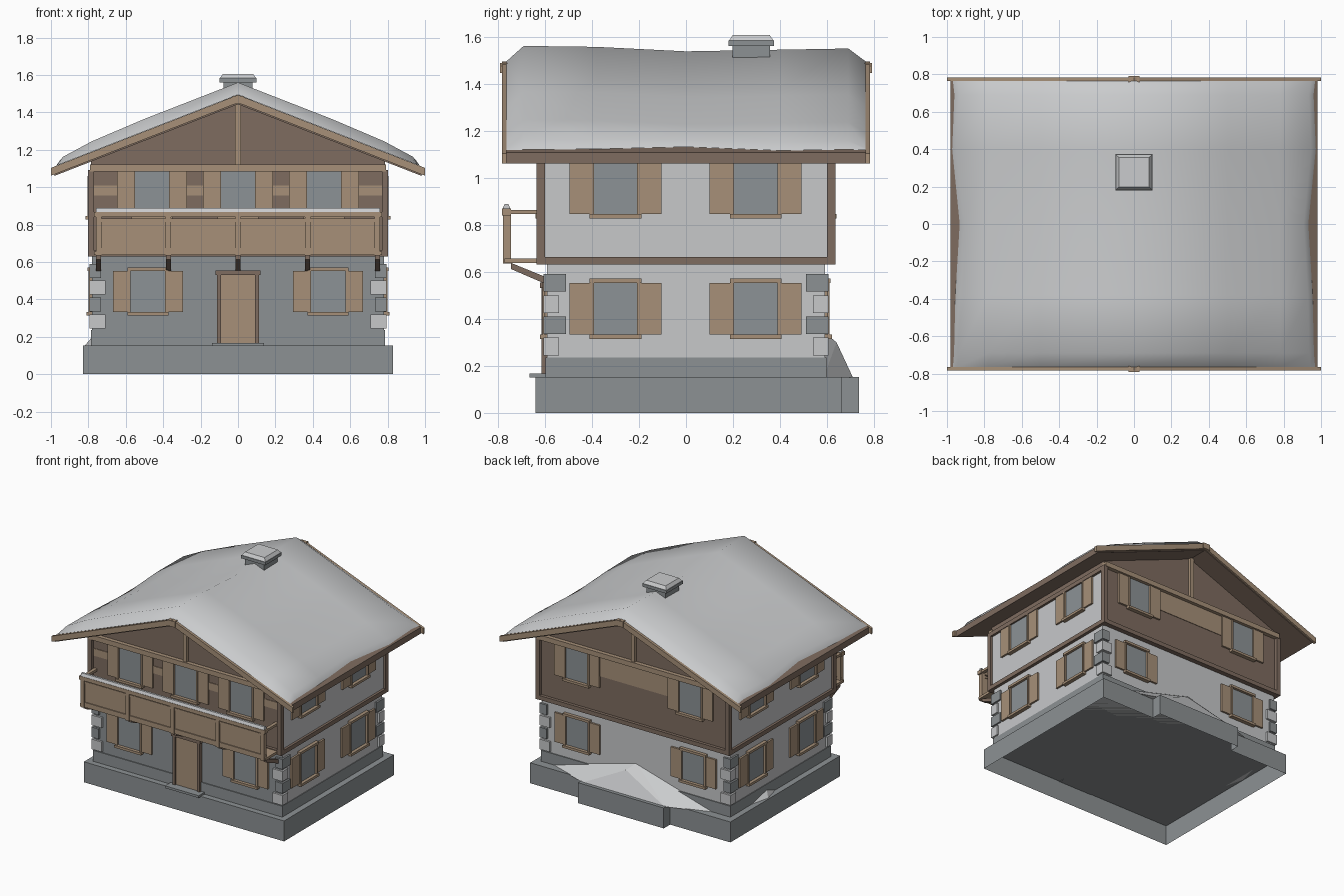
import bpy, bmesh
from mathutils import Vector

if "Cube" in bpy.data.objects:
    bpy.data.objects.remove(bpy.data.objects["Cube"])


def material(name, rgb):
    m = bpy.data.materials.new(name)
    m.use_nodes = True
    m.diffuse_color = (*rgb, 1)
    m.node_tree.nodes["Principled BSDF"].inputs["Base Color"].default_value = (*rgb, 1)
    return m


SNOW = material("snow", (0.59, 0.6, 0.61))
PLASTER = material("plaster", (0.57, 0.58, 0.59))
STONE = material("grey stone", (0.265, 0.285, 0.295))
GLASS = material("window glass", (0.265, 0.29, 0.305))
WOOD = material("light wood", (0.385, 0.28, 0.19))
DARK = material("dark wood", (0.21, 0.15, 0.115))


def finish(name, bm, mat):
    bmesh.ops.recalc_face_normals(bm, faces=bm.faces)
    mesh = bpy.data.meshes.new(name)
    bm.to_mesh(mesh)
    bm.free()
    mesh.materials.append(mat)
    ob = bpy.data.objects.new(name, mesh)
    bpy.context.collection.objects.link(ob)
    return ob


def box(name, mat, x0, x1, y0, y1, z0, z1):
    bm = bmesh.new()
    bmesh.ops.create_cube(bm, size=1)
    lo, hi = Vector((x0, y0, z0)), Vector((x1, y1, z1))
    for v in bm.verts:
        v.co = Vector((lo[i] + hi[i]) / 2 + v.co[i] * (hi[i] - lo[i]) for i in range(3))
    return finish(name, bm, mat)


def extrude(name, mat, points, offset, closed=True):
    bm = bmesh.new()
    a = [bm.verts.new(p) for p in points]
    b = [bm.verts.new(Vector(p) + Vector(offset)) for p in points]
    bm.faces.new(a)
    if closed:
        bm.faces.new(b)
    for i in range(len(a)):
        bm.faces.new((a[i - 1], a[i], b[i], b[i - 1]))
    return finish(name, bm, mat)


def gable_prism(name, mat, profile, y0, y1):
    return extrude(name, mat, [(x, y0, z) for x, z in profile], (0, y1 - y0, 0))


def paint_sides(ob, mat, test):
    ob.data.materials.append(mat)
    for p in ob.data.polygons:
        if test(p.normal):
            p.material_index = 1


def plate(name, mat, side, plane, u0, u1, z0, z1, depth):
    """Thin box on a wall; side is front, back, left or right."""
    s = -1 if side in ("front", "right") else 1
    a, b = sorted((s * (plane - 0.01), s * (plane + depth)))
    if side in ("front", "back"):
        return box(name, mat, u0, u1, a, b, z0, z1)
    return box(name, mat, a, b, u0, u1, z0, z1)


def window(side, floor, plane, u, z0, z1, lintel):
    n = f"{side}_{floor}"
    reach = 0.187 if side in ("front", "back") else 0.196
    plate(n + "_window_glass", GLASS, side, plane, u - 0.095, u + 0.095, z0, z1, 0.006)
    plate(n + "_window_sill", WOOD, side, plane, u - 0.11, u + 0.11, z0 - 0.018, z0, 0.03)
    if lintel:
        plate(n + "_window_lintel", WOOD, side, plane, u - 0.11, u + 0.11, z1, z1 + 0.018, 0.025)
    for s in (-1, 1):
        a, b = sorted((u + s * 0.092, u + s * 0.105))
        plate(n + "_window_jamb", WOOD, side, plane, a, b, z0, z1, 0.02)
        a, b = sorted((u + s * 0.105, u + s * reach))
        plate(n + "_shutter", WOOD, side, plane, a, b, z0, z1, 0.014)


# Stone plinth with a step at the back, an open shell underneath
plan = [(-0.83, -0.64), (0.83, -0.64), (0.83, 0.66), (0.38, 0.66),
        (0.38, 0.735), (-0.33, 0.735), (-0.33, 0.66), (-0.83, 0.66)]
extrude("plinth", STONE, [(x, y, 0.153) for x, y in plan], (0, 0, -0.153), closed=False)

# Ground floor with a grey front, and its base course
ground = box("ground_floor", PLASTER, -0.78, 0.78, -0.59, 0.59, 0.15, 0.64)
paint_sides(ground, STONE, lambda n: n.y < -0.9)
box("base_course", STONE, -0.785, 0.785, -0.597, 0.597, 0.15, 0.235)

# Corner stones, alternating in length and tone
for sx in (-1, 1):
    for sy in (-1, 1):
        for i in range(4):
            z = 0.245 + i * 0.09
            lx, ly = (0.06, 0.095) if i % 2 else (0.085, 0.065)
            x = sorted((sx * 0.793, sx * (0.793 - lx)))
            y = sorted((sy * 0.605, sy * (0.605 - ly)))
            box("corner_stone", STONE if i % 2 else PLASTER, *x, *y, z, z + 0.075)

# Upper floor: timber ends, plaster sides
upper = box("upper_floor", DARK, -0.785, 0.785, -0.61, 0.61, 0.635, 1.085)
paint_sides(upper, PLASTER, lambda n: abs(n.x) > 0.9)
for s in (-1, 1):
    for name, z in (("lower", 0.63), ("upper", 1.06)):
        a, b = sorted((s * 0.77, s * 0.803))
        box(name + "_side_beam", DARK, a, b, -0.635, 0.635, z, z + 0.032)
    for t in (-1, 1):
        x, y = sorted((s * 0.77, s * 0.803)), sorted((t * 0.6, t * 0.635))
        box("corner_post", DARK, *x, *y, 0.63, 1.09)
    y = sorted((s * 0.6, s * 0.633))
    box("end_floor_beam", DARK, -0.8, 0.8, *y, 0.63, 0.662)
    y = sorted((s * 0.6, s * 0.64))
    box("gable_beam", WOOD, -0.79, 0.79, *y, 1.083, 1.12)
    y = sorted((s * 0.6, s * 0.63))
    box("gable_king_post", WOOD, -0.016, 0.016, *y, 1.12, 1.45)
gable_prism("gable_wall", DARK,
            [(-0.785, 1.08), (0.785, 1.08), (0.785, 1.15), (0, 1.456), (-0.785, 1.15)], -0.61, 0.61)

# Windows and shutters
for side in ("left", "right"):
    for u in (-0.3, 0.296):
        window(side, "ground", 0.78, u, 0.333, 0.553, True)
        window(side, "upper", 0.785, u, 0.845, 1.06, False)
for side in ("front", "back"):
    for u in (-0.482, 0.482):
        window(side, "ground", 0.59, u, 0.333, 0.553, True)
    for u in ((-0.46, 0, 0.46) if side == "front" else (-0.47, 0.47)):
        window(side, "upper", 0.61, u, 0.845, 1.083, False)
plate("front_wood_band", WOOD, "front", 0.61, -0.77, 0.77, 0.955, 1.01, 0.004)
plate("back_wood_band", WOOD, "back", 0.61, -0.3, 0.3, 0.93, 1.083, 0.004)

# Door
box("door", WOOD, -0.09, 0.09, -0.605, -0.58, 0.16, 0.53)
for s in (-1, 1):
    a, b = sorted((s * 0.09, s * 0.113))
    box("door_jamb", DARK, a, b, -0.615, -0.58, 0.16, 0.535)
box("door_lintel", DARK, -0.12, 0.12, -0.62, -0.58, 0.53, 0.555)
box("door_step", STONE, -0.14, 0.14, -0.665, -0.58, 0.15, 0.167)

# Balcony
box("balcony_floor", WOOD, -0.77, 0.77, -0.772, -0.6, 0.638, 0.657)
box("balcony_panel", WOOD, -0.75, 0.75, -0.765, -0.75, 0.657, 0.825)
box("balcony_panel_rail", WOOD, -0.75, 0.75, -0.772, -0.745, 0.815, 0.832)
box("balcony_handrail", WOOD, -0.77, 0.77, -0.782, -0.744, 0.84, 0.868)
box("balcony_foot_rail", WOOD, -0.76, 0.76, -0.772, -0.745, 0.657, 0.675)
rail_snow = [(-0.78, 0.867), (-0.771, 0.888), (-0.755, 0.888), (-0.746, 0.867)]
extrude("balcony_snow", SNOW, [(-0.76, y, z) for y, z in rail_snow], (1.52, 0, 0))
strut = [(-0.745, 0.638), (-0.59, 0.575), (-0.59, 0.545), (-0.745, 0.612)]
for x in (-0.745, -0.3725, 0, 0.3725, 0.745):
    box("balcony_post", WOOD, x - 0.014, x + 0.014, -0.778, -0.744, 0.635, 0.845)
    extrude("balcony_bracket", DARK, [(x - 0.013, y, z) for y, z in strut], (0.026, 0, 0))
for s in (-1, 1):
    a, b = sorted((s * 0.74, s * 0.765))
    box("balcony_side_rail", WOOD, a, b, -0.75, -0.6, 0.845, 0.863)

# Roof deck, bargeboards and ridge beam ends
SLOPE = 0.39


def roof_profile(half, top, thick):
    drop = SLOPE * half
    return [(-half, top - drop), (0, top), (half, top - drop),
            (half, top - drop - thick), (0, top - thick), (-half, top - drop - thick)]


gable_prism("roof_deck", DARK, roof_profile(0.98, 1.49, 0.047), -0.77, 0.77)
for s in (-1, 1):
    gable_prism("bargeboard", WOOD, roof_profile(1.0, 1.493, 0.042), *sorted((s * 0.764, s * 0.783)))
    box("ridge_beam_end", WOOD, -0.03, 0.03, *sorted((s * 0.755, s * 0.79)), 1.445, 1.488)

# Uneven snow blanket, thinning to the eaves: rows are (y, eave half width, depth)
rows = [(-0.764, 0.968, 0), (-0.69, 0.962, 0.066), (-0.38, 0.955, 0.062), (0, 0.932, 0.043),
        (0.4, 0.972, 0.05), (0.69, 0.96, 0.055), (0.764, 0.968, 0)]
bm = bmesh.new()
grid = []
for y, eave, depth in rows:
    half = [(0, 1), (0.5, 1), (0.78, 0.85), (eave - 0.025, 0.5), (eave, 0)]
    line = []
    for x, d in [(-x, d) for x, d in half[:0:-1]] + half:
        line.append(bm.verts.new((x, y, 1.494 - SLOPE * abs(x) + depth * d)))
    grid.append(line)
for a, b in zip(grid, grid[1:]):
    for i in range(len(a) - 1):
        bm.faces.new((a[i], a[i + 1], b[i + 1], b[i]))
roof_snow = finish("roof_snow", bm, SNOW)
for p in roof_snow.data.polygons:
    p.use_smooth = True

# Chimney
box("chimney", STONE, -0.078, 0.078, 0.197, 0.357, 1.4, 1.565)
box("chimney_slab", STONE, -0.1, 0.1, 0.18, 0.375, 1.56, 1.583)
cap = box("chimney_snow", SNOW, -0.097, 0.097, 0.183, 0.372, 1.583, 1.606)
for v in cap.data.vertices:
    if v.co.z > 1.6:
        v.co.x *= 0.83
        v.co.y = 0.2775 + (v.co.y - 0.2775) * 0.83


# Snow drifts against the walls
def drift(name, points):
    bm = bmesh.new()
    for p in points:
        bm.verts.new(p)
    bmesh.ops.convex_hull(bm, input=bm.verts)
    finish(name, bm, SNOW)


drift("back_drift", [(0.72, 0.585, 0.15), (-0.68, 0.585, 0.15), (-0.32, 0.71, 0.15),
                     (0.36, 0.71, 0.15), (0, 0.585, 0.345), (0.05, 0.64, 0.3)])
drift("right_drift", [(-0.77, 0, 0.15), (-0.77, 0.42, 0.15), (-0.822, 0.2, 0.15), (-0.77, 0.15, 0.21)])
